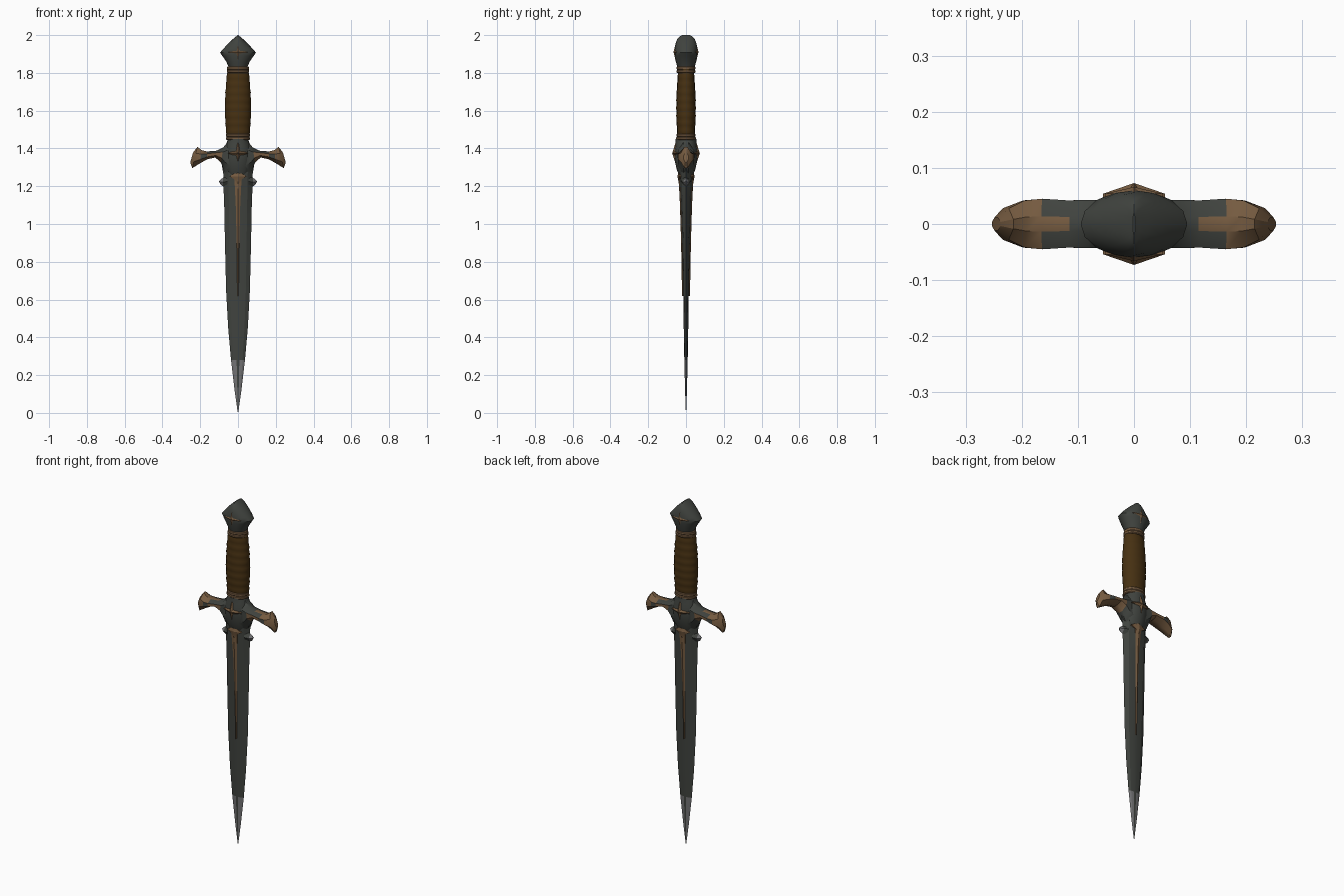
import bpy, bmesh, math
from mathutils import Vector

cube = bpy.data.objects.get("Cube")
if cube:
    bpy.data.objects.remove(cube)


def material(name, rgb):
    m = bpy.data.materials.new(name)
    m.use_nodes = True
    m.diffuse_color = (*rgb, 1)
    bsdf = m.node_tree.nodes["Principled BSDF"]
    bsdf.inputs["Base Color"].default_value = (*rgb, 1)
    bsdf.inputs["Roughness"].default_value = 0.6
    return m


STEEL = material("dark steel", (0.052, 0.057, 0.050))
EDGE = material("bright steel", (0.17, 0.17, 0.175))
BRONZE = material("bronze", (0.18, 0.105, 0.052))
LEATHER = material("brown leather", (0.062, 0.030, 0.006))


def finish(name, bm, mats, rule=None, angle=35):
    """Turn a bmesh into a shaded object, colouring faces by a rule."""
    bmesh.ops.recalc_face_normals(bm, faces=bm.faces)
    bm.normal_update()
    if rule:
        for f in bm.faces:
            f.material_index = rule(f.calc_center_median(), f.normal)
    mesh = bpy.data.meshes.new(name)
    bm.to_mesh(mesh)
    bm.free()
    for m in mats:
        mesh.materials.append(m)
    obj = bpy.data.objects.new(name, mesh)
    bpy.context.collection.objects.link(obj)
    bpy.ops.object.select_all(action='DESELECT')
    obj.select_set(True)
    bpy.context.view_layer.objects.active = obj
    bpy.ops.object.shade_smooth_by_angle(angle=math.radians(angle))
    return obj


def loft(name, rings, mats, rule=None, angle=35):
    """Skin a row of equal rings and cap both ends."""
    bm = bmesh.new()
    loops = [[bm.verts.new(p) for p in ring] for ring in rings]
    n = len(loops[0])
    for a, b in zip(loops, loops[1:]):
        for i in range(n):
            j = (i + 1) % n
            bm.faces.new((a[i], a[j], b[j], b[i]))
    bm.faces.new(loops[0])
    bm.faces.new(loops[-1])
    return finish(name, bm, mats, rule, angle)


def oval(z, rx, ry, n=16):
    return [Vector((rx * math.cos(k * math.tau / n), ry * math.sin(k * math.tau / n), z))
            for k in range(n)]


def star(name, z, rx, rz, back, base, apex, side, inner=0.36):
    """Four-pointed raised star on the front (-1) or back (+1)."""
    bm = bmesh.new()
    def ring(y):
        out = []
        for k in range(8):
            r = inner if k % 2 else 1
            a = k * math.tau / 8
            out.append(bm.verts.new((rx * r * math.cos(a), side * y, z + rz * r * math.sin(a))))
        return out
    lo, hi = ring(back), ring(base)
    top = bm.verts.new((0, side * apex, z))
    for i in range(8):
        j = (i + 1) % 8
        bm.faces.new((lo[i], lo[j], hi[j], hi[i]))
        bm.faces.new((hi[i], hi[j], top))
    bm.faces.new(lo)
    return finish(name, bm, [BRONZE], angle=15)


# Blade: ridged centre with bevelled edges, bright near the tip
blade_rows = [(0.005, 0.002, 0.001), (0.12, 0.018, 0.005), (0.28, 0.037, 0.009),
              (0.45, 0.052, 0.012), (0.65, 0.063, 0.015), (0.9, 0.069, 0.020),
              (1.1, 0.073, 0.026), (1.2, 0.077, 0.031), (1.26, 0.077, 0.034), (1.34, 0.09, 0.036)]
rings = []
for z, w, t in blade_rows:
    half = [(w, 0), (0.66 * w, 0.7 * t), (0.2 * w, t)]
    half += [(-x, y) for x, y in reversed(half)]
    rings.append([Vector((x, y, z)) for x, y in half]
                 + [Vector((x, -y, z)) for x, y in reversed(half[1:-1])])
loft("blade", rings, [STEEL, EDGE],
     lambda c, n: 1 if c.z < 0.28 and abs(n.x) > 0.12 and abs(c.x) > 0.45 * 0.13 * c.z else 0, 12)

# Bronze rib down each blade face
rib_rows = [(0.62, 0.003, 0.015), (0.9, 0.007, 0.020), (1.1, 0.012, 0.026),
            (1.2, 0.017, 0.031), (1.30, 0.022, 0.036)]
for side, label in ((-1, "front"), (1, "back")):
    loft(label + "_blade_rib",
         [[Vector((x, side * y, z)) for x, y in
           ((-w, t * 0.6), (-w, t + 0.001), (0, t + 0.006), (w, t + 0.001), (w, t * 0.6))]
          for z, w, t in rib_rows], [BRONZE], angle=10)
    # Star ornaments
    star(label + "_rib_star", 1.252, 0.045, 0.05, 0.015, 0.036, 0.045, side, 0.5)
    star(label + "_guard_star", 1.375, 0.055, 0.06, 0.03, 0.054, 0.073, side)
    star(label + "_pommel_star", 1.91, 0.052, 0.05, 0.03, 0.054, 0.066, side)

# Barbs at the blade shoulders
for s, label in ((1, "left"), (-1, "right")):
    loft(label + "_barb",
         [[Vector((s * x, d * math.cos(a), z + h * math.sin(a)))
           for a in (0, math.pi / 2, math.pi, 1.5 * math.pi)]
          for x, z, h, d in ((0.055, 1.225, 0.045, 0.026), (0.08, 1.222, 0.022, 0.018),
                             (0.09, 1.222, 0.016, 0.012), (0.1, 1.225, 0.002, 0.002))],
         [STEEL, EDGE], lambda c, n: 1 if abs(c.x) > 0.08 else 0)

# Crossguard arms: flared crescent ends; each row is top x, z, bottom x, z, thickness
arm = [(0.03, 1.445, 0.045, 1.25, 0.043), (0.055, 1.435, 0.074, 1.28, 0.043),
       (0.078, 1.405, 0.09, 1.325, 0.043), (0.115, 1.388, 0.12, 1.352, 0.042),
       (0.165, 1.384, 0.162, 1.343, 0.045), (0.192, 1.391, 0.2, 1.322, 0.042),
       (0.215, 1.408, 0.242, 1.296, 0.028), (0.238, 1.378, 0.253, 1.325, 0.012)]
section = [(0, 0.3), (0.3, 1), (0.7, 1), (1, 0.3)]
section += [(s, -f) for s, f in reversed(section)]


def arm_ring(row, sign):
    xt, zt, xb, zb, t = row
    return [Vector((sign * (xt + (xb - xt) * s), t * f, zt + (zb - zt) * s)) for s, f in section]


def arm_colour(c, n):
    x = abs(c.x)
    if x < 0.1:
        return 0
    upper_cheek = abs(n.y) > 0.3 and c.z > 1.37 and x < 0.15
    cheek_patch = abs(n.y) > 0.8 and 0.165 < x < 0.2
    return 0 if upper_cheek or cheek_patch else 1


loft("crossguard", [arm_ring(r, -1) for r in reversed(arm)] + [arm_ring(r, 1) for r in arm],
     [STEEL, BRONZE], arm_colour, 30)

# Guard block in the middle
loft("guard_block", [oval(z, rx, ry, 12) for z, rx, ry in
                     ((1.25, 0.05, 0.033), (1.29, 0.068, 0.05), (1.34, 0.075, 0.06),
                      (1.385, 0.075, 0.062), (1.42, 0.065, 0.055), (1.45, 0.052, 0.055))], [STEEL])

# Grip: swelling leather with shallow wrap ridges
grip = []
steps = 36
for k in range(steps + 1):
    u = k / steps
    swell = math.sin(math.pi * min(1, u * 0.9 + 0.1)) * 0.013
    ripple = 0.0012 * math.cos(k * math.pi / 2)
    grip.append(oval(1.45 + 0.37 * u, 0.056 + swell + ripple, 0.041 + 0.8 * swell + ripple))
loft("grip", grip, [LEATHER], angle=60)

# Bronze collars with a grooved middle
for label, z, rx, ry in (("lower", 1.445, 0.06, 0.048), ("upper", 1.80, 0.054, 0.046)):
    loft(label + "_collar", [oval(z + dz, rx + g, ry + g) for dz, g in
                             ((0, 0), (0.004, 0.004), (0.012, 0.004), (0.016, 0),
                              (0.02, 0.003), (0.03, 0.003), (0.034, 0))], [BRONZE])

# Pommel: diamond from the front, rounded from the side, with a top ridge
loft("pommel", [oval(z, rx, ry) for z, rx, ry in
                ((1.828, 0.048, 0.045), (1.86, 0.062, 0.054), (1.89, 0.083, 0.059),
                 (1.907, 0.095, 0.06), (1.925, 0.08, 0.06), (1.955, 0.052, 0.056),
                 (1.98, 0.026, 0.046), (1.993, 0.01, 0.034), (2.0, 0.002, 0.02))], [STEEL], angle=30)
